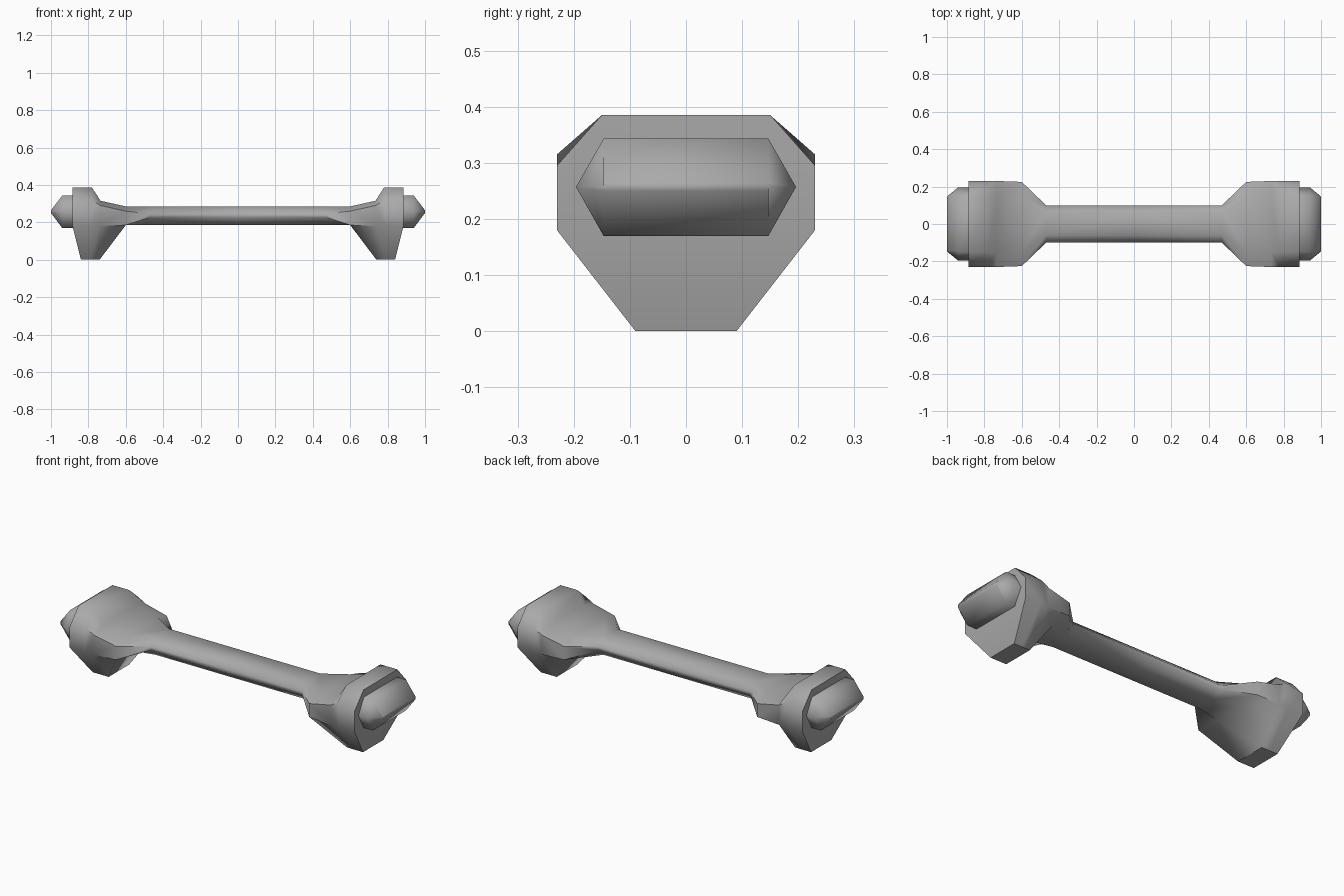
import bpy, bmesh, math

if "Cube" in bpy.data.objects:
    bpy.data.objects.remove(bpy.data.objects["Cube"], do_unlink=True)

# Single grey colour
grey = bpy.data.materials.new("metal_grey")
grey.use_nodes = True
grey.diffuse_color = (0.4, 0.4, 0.4, 1)
bsdf = next(n for n in grey.node_tree.nodes if n.type == 'BSDF_PRINCIPLED')
bsdf.inputs["Base Color"].default_value = grey.diffuse_color


def loft(name, stations, end_faces, angle):
    """Skin half rings of (x, y, z), each reflected in y, then mirror the part in x."""
    bm = bmesh.new()
    rings = []
    for half in stations:
        pts = half + [(x, -y, z) for x, y, z in reversed(half)]
        rings.append([bm.verts.new(p) for p in pts])
    for a, b in zip(rings, rings[1:]):
        n = len(a)
        for i in range(n):
            j = (i + 1) % n
            bm.faces.new((a[i], a[j], b[j], b[i]))
    for face in end_faces:
        bm.faces.new([rings[-1][i] for i in face])
    bmesh.ops.recalc_face_normals(bm, faces=bm.faces)
    # The outermost face must point away from the centre
    bm.faces.ensure_lookup_table()
    bm.normal_update()
    outer = max(bm.faces, key=lambda f: f.calc_center_median().x)
    if outer.normal.x < 0:
        bmesh.ops.reverse_faces(bm, faces=bm.faces)
    mesh = bpy.data.meshes.new(name)
    bm.to_mesh(mesh)
    bm.free()
    mesh.materials.append(grey)
    obj = bpy.data.objects.new(name, mesh)
    bpy.context.collection.objects.link(obj)
    obj.modifiers.new("mirror_x", 'MIRROR')
    bpy.ops.object.select_all(action='DESELECT')
    obj.select_set(True)
    bpy.context.view_layer.objects.active = obj
    bpy.ops.object.modifier_apply(modifier="mirror_x")
    bpy.ops.object.shade_smooth_by_angle(angle=math.radians(angle))
    return obj


def bar_ring(x):
    return [(x, 0.06, 0.185), (x, 0.1, 0.225), (x, 0.1, 0.245), (x, 0.06, 0.285)]


# Slim bar flaring into a heavy wedge-footed head at each end
loft("bar_with_heads", [
    bar_ring(0),
    bar_ring(0.47),
    [(0.6, 0.09, 0.185), (0.6, 0.225, 0.185), (0.6, 0.225, 0.26), (0.6, 0.14, 0.285)],
    [(0.74, 0.09, 0), (0.74, 0.23, 0.18), (0.735, 0.23, 0.29), (0.735, 0.15, 0.315)],
    [(0.79, 0.09, 0), (0.79, 0.23, 0.18), (0.78, 0.23, 0.315), (0.78, 0.15, 0.385)],
    [(0.84, 0.09, 0), (0.885, 0.23, 0.18), (0.885, 0.23, 0.295), (0.885, 0.15, 0.385)],
], [(0, 1, 6, 7), (1, 2, 3, 4, 5, 6)], 52)


# Faceted pillow-shaped cap on each outer face
def cap_ring(x):
    return [(x, 0.147, 0.17), (x, 0.196, 0.257), (x, 0.147, 0.343)]


cap = loft("end_caps", [
    cap_ring(0.87),
    cap_ring(0.94),
    [(1, 0.147, 0.25), (1, 0.147, 0.257), (1, 0.147, 0.264)],
], [(0, 1, 2, 3, 4, 5)], 80)
